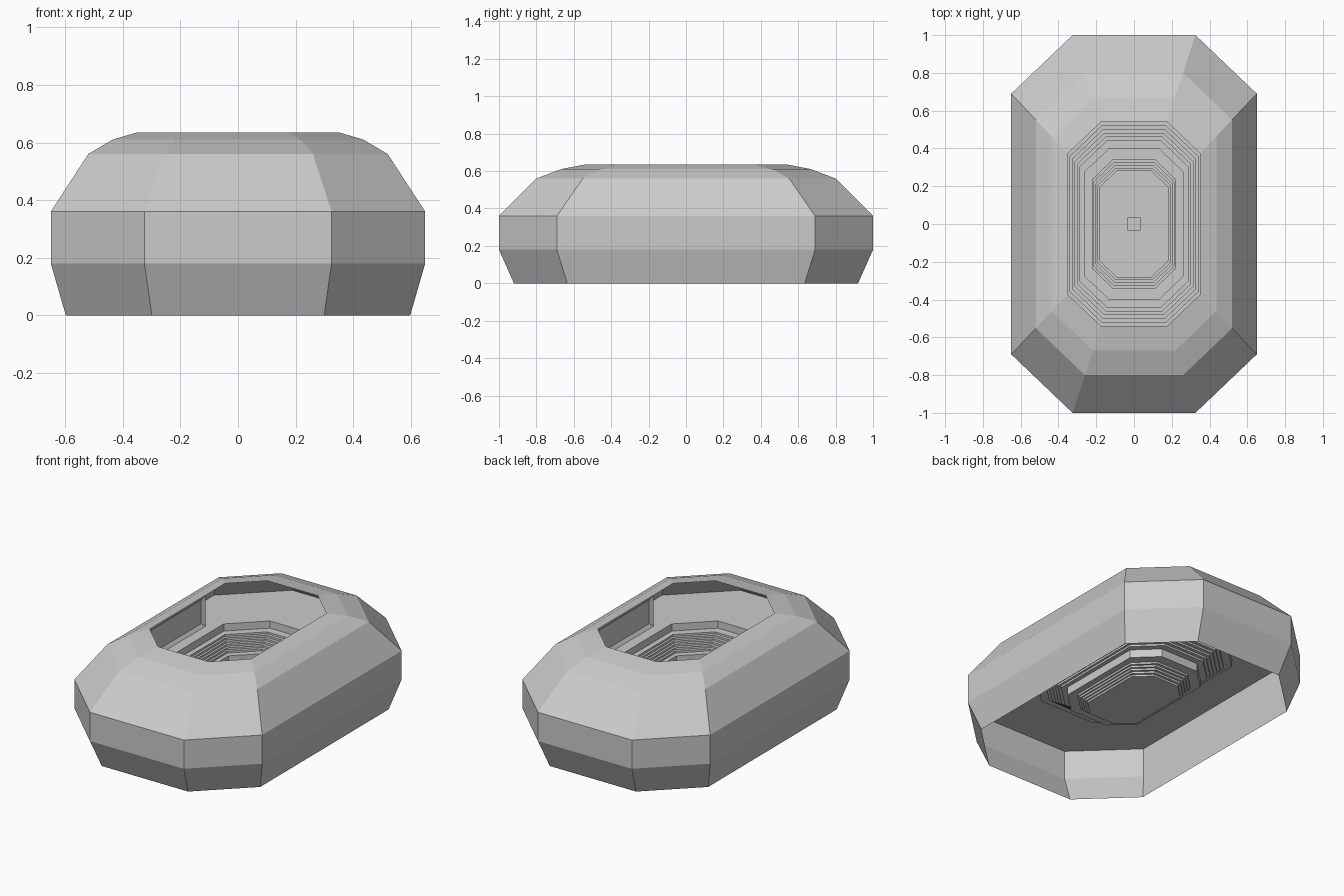
import bpy, bmesh

if "Cube" in bpy.data.objects:
    bpy.data.objects.remove(bpy.data.objects["Cube"])

# Unit outline shared by every ring: half width .65, half length 1
OUTLINE = [(.325, -1), (.65, -.69), (.65, .69), (.325, 1),
           (-.325, 1), (-.65, .69), (-.65, -.69), (-.325, -1)]


def finish(name, bm, fix=False):
    if fix:
        bmesh.ops.recalc_face_normals(bm, faces=bm.faces)
    mesh = bpy.data.meshes.new(name)
    bm.to_mesh(mesh)
    bm.free()
    obj = bpy.data.objects.new(name, mesh)
    bpy.context.collection.objects.link(obj)
    return obj


def loft(name, rings, cap=False):
    """Skin a list of (scale, z) octagon rings, optionally capping the last."""
    bm = bmesh.new()
    loops = [[bm.verts.new((x * s, y * s, z)) for x, y in OUTLINE] for s, z in rings]
    for a, b in zip(loops, loops[1:]):
        for i in range(8):
            j = (i + 1) % 8
            bm.faces.new((a[i], a[j], b[j], b[i]))
    if cap:
        bm.faces.new(loops[-1])
    return finish(name, bm)


def box(name, centre, size):
    bm = bmesh.new()
    bmesh.ops.create_cube(bm, size=1)
    for v in bm.verts:
        v.co = [c + p * d for c, p, d in zip(centre, v.co, size)]
    return bm


# Outer shell, open at the bottom and top
loft("lower_hull", [(.92, 0), (1, .18), (1, .36)])
loft("upper_hull", [(1, .36), (.8, .56), (.67, .61), (.54, .635)])

# Deck with a terraced pit sinking through its middle
pit = [(1, .36), (.59, .36), (.59, .315)]
z = .315
for group, drop in (((.54, .52, .50, .48, .46, .44), .012), ((.40,), .05),
                    ((.34, .325, .31, .295, .28), .012)):
    for s in group:
        pit.append((s, z))
        z -= drop
        pit.append((s, z))
pit.append((.26, z))
loft("deck_and_pit", pit, cap=True)

# Small square plate at the pit centre
finish("centre_plate", box("plate", (0, 0, z + .006), (.07, .07, .012)))

# Side consoles under the rim, each with a recessed screen
for side, label in ((-1, "left"), (1, "right")):
    bm = box("console", (side * .475, 0, .455), (.05, .64, .19))
    bm.normal_update()
    face = [f for f in bm.faces if f.normal.x * side < -.9]
    bmesh.ops.inset_region(bm, faces=face, thickness=.03, depth=0)
    for v in face[0].verts:
        v.co.x += side * .015
    finish(label + "_console", bm, True)
